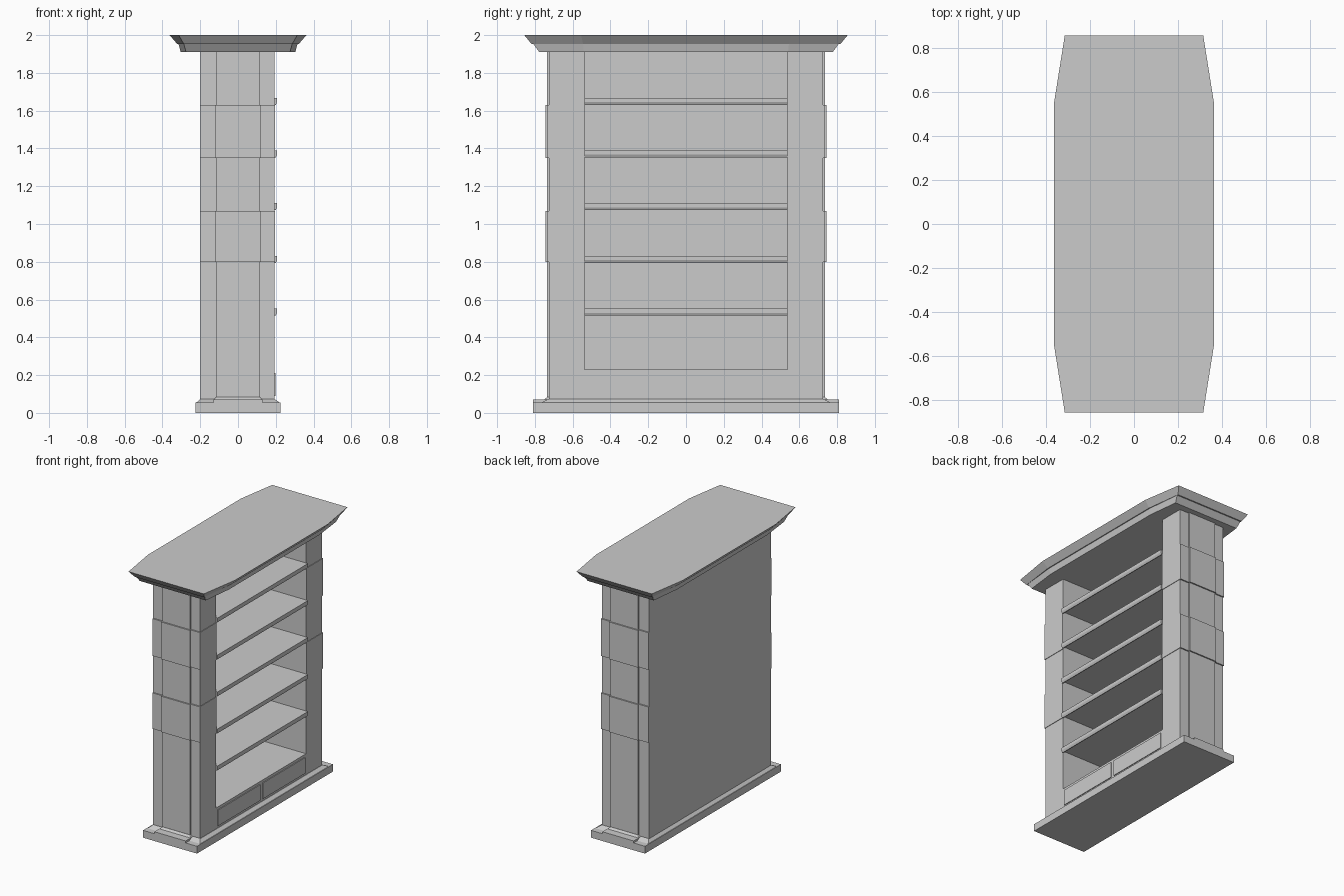
import bpy, bmesh

if "Cube" in bpy.data.objects:
    bpy.data.objects.remove(bpy.data.objects["Cube"])


def loft(name, rings):
    """Closed solid through rings of matching point counts."""
    bm = bmesh.new()
    vs = [[bm.verts.new(p) for p in r] for r in rings]
    for a, b in zip(vs, vs[1:]):
        n = len(a)
        for i in range(n):
            j = (i + 1) % n
            bm.faces.new((a[i], a[j], b[j], b[i]))
    bm.faces.new(vs[0][::-1])
    bm.faces.new(vs[-1])
    bmesh.ops.recalc_face_normals(bm, faces=bm.faces)
    me = bpy.data.meshes.new(name)
    bm.to_mesh(me)
    bm.free()
    ob = bpy.data.objects.new(name, me)
    bpy.context.collection.objects.link(ob)
    return ob


def rect(x0, x1, y0, y1, z):
    return [(x0, y0, z), (x1, y0, z), (x1, y1, z), (x0, y1, z)]


def box(name, x0, x1, y0, y1, z0, z1):
    return loft(name, [rect(x0, x1, y0, y1, z0), rect(x0, x1, y0, y1, z1)])


def mirror_y(ob):
    m = ob.modifiers.new("mirror", 'MIRROR')
    m.use_axis = (False, True, False)
    return ob


# Base slab with raised plinth blocks under the end pilasters
box("base", -0.225, 0.225, -0.81, 0.81, 0, 0.055)
loft("base_moulding", [rect(-0.22, 0.22, -0.765, 0.765, 0.055),
                       rect(-0.2, 0.195, -0.73, 0.73, 0.073)])
mirror_y(loft("pilaster_plinth", [rect(-0.13, 0.13, 0.7, 0.81, 0.05),
                                  rect(-0.13, 0.13, 0.7, 0.81, 0.07),
                                  rect(-0.13, 0.13, 0.7, 0.752, 0.07),
                                  rect(-0.115, 0.115, 0.7, 0.736, 0.083)]))


# End walls: stepped side profile, alternating bands bulge outwards
def end_profile(d):
    x = 0.115 + d * 0.5
    y = 0.725 + d
    f = 0.192 + d * 0.4
    return [(-0.2, 0.537), (f, 0.537), (f, y), (x, y), (x, y + 0.01),
            (-x, y + 0.01), (-x, y), (-0.2, y)]


levels = [(0.05, 0), (0.8, 0), (0.8, .01), (1.07, .01), (1.07, 0), (1.35, 0),
          (1.35, .01), (1.63, .01), (1.63, 0), (1.92, 0)]
mirror_y(loft("end_wall", [[(x, y, z) for x, y in end_profile(d)]
                           for z, d in levels]))

# Back panel and drawer plinth
box("back_panel", -0.2, -0.16, -0.537, 0.537, 0.05, 1.92)
box("drawer_case", -0.16, 0.192, -0.537, 0.537, 0.05, 0.23)
mirror_y(box("drawer_front", 0.15, 0.198, 0.015, 0.52, 0.09, 0.21))

# Shelves with a chamfered lower front lip
shelf = [(-0.16, -0.02), (0.194, -0.02), (0.194, -0.037), (0.2, -0.037),
         (0.207, -0.022), (0.207, 0), (-0.16, 0)]
for i in range(5):
    z = 0.552 + i * 0.279
    loft("shelf_%d" % (i + 1), [[(x, y, z + h) for x, h in shelf]
                                for y in (-0.537, 0.537)])


# Two-tier flared cornice, plan tapering toward the ends
def plan(X, x, Y, s, z):
    return [(-X, -s, z), (-x, -Y, z), (x, -Y, z), (X, -s, z),
            (X, s, z), (x, Y, z), (-x, Y, z), (-X, s, z)]


loft("cornice", [plan(0.303, 0.275, 0.777, 0.54, 1.91),
                 plan(0.315, 0.287, 0.808, 0.545, 1.953),
                 plan(0.322, 0.287, 0.818, 0.545, 1.953),
                 plan(0.362, 0.314, 0.856, 0.555, 2.0)])
